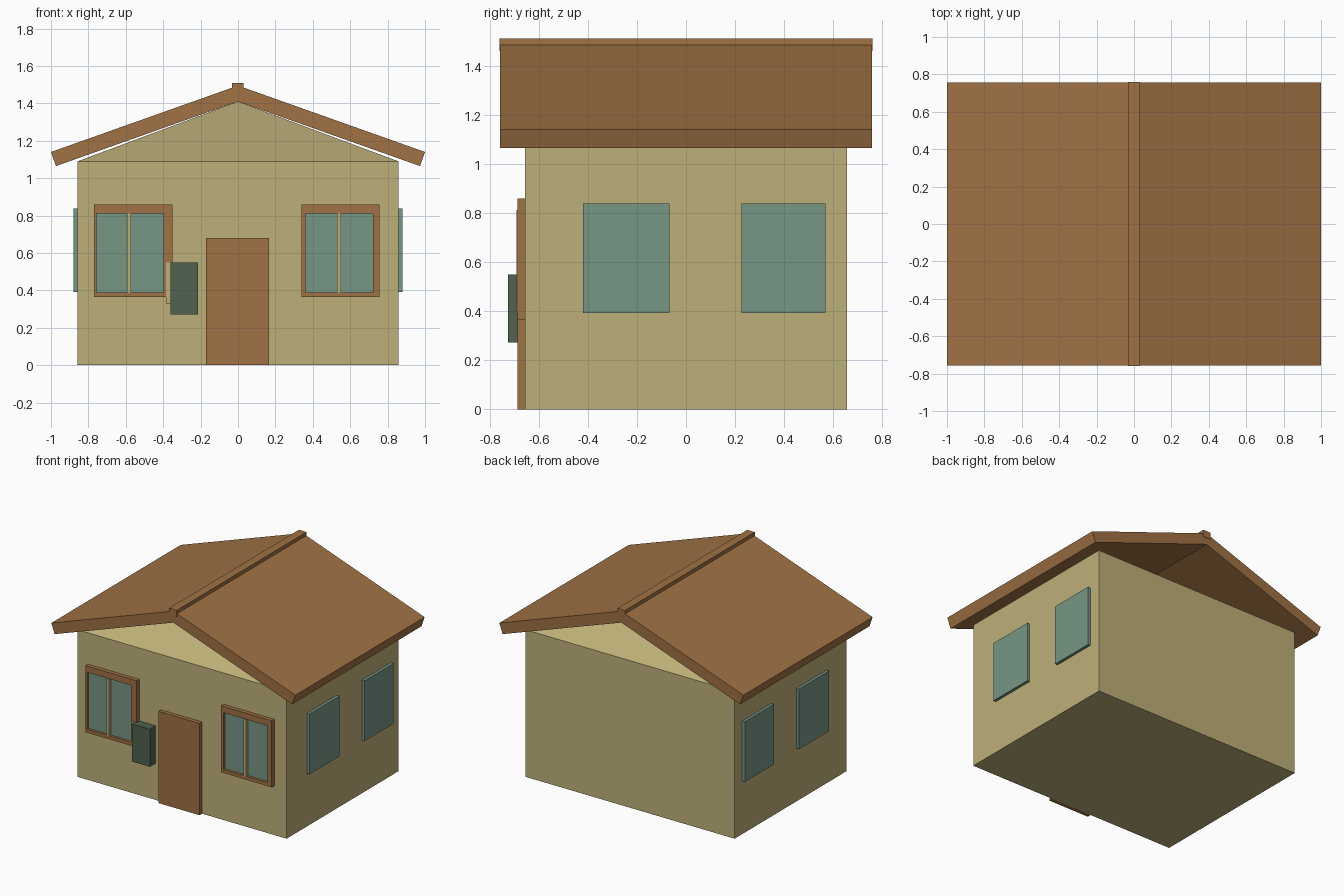
import bpy, bmesh, math
from mathutils import Matrix

if "Cube" in bpy.data.objects:
    bpy.data.objects.remove(bpy.data.objects["Cube"])


def material(name, rgb):
    m = bpy.data.materials.new(name)
    m.diffuse_color = (*rgb, 1)
    m.use_nodes = True
    m.node_tree.nodes["Principled BSDF"].inputs["Base Color"].default_value = m.diffuse_color
    return m


CREAM = material("cream_wall", (0.515, 0.434, 0.191))
BROWN = material("brown_wood", (0.35, 0.168, 0.057))
TEAL = material("teal_glass", (0.18, 0.305, 0.235))
DARK = material("dark_green", (0.08, 0.122, 0.08))


def finish(name, bm, mat):
    bmesh.ops.recalc_face_normals(bm, faces=bm.faces)
    me = bpy.data.meshes.new(name)
    bm.to_mesh(me)
    bm.free()
    me.materials.append(mat)
    ob = bpy.data.objects.new(name, me)
    bpy.context.collection.objects.link(ob)
    return ob


def box(name, x, y, z, mat):
    """Box from (min, max) ranges."""
    bm = bmesh.new()
    bmesh.ops.create_cube(bm, size=1)
    for v in bm.verts:
        v.co = [sum(r) / 2 + c * (r[1] - r[0]) for c, r in zip(v.co, (x, y, z))]
    return finish(name, bm, mat)


W, D, H = 0.858, 0.656, 1.09

# House body with a four-sided pyramid hidden under the roof
box("walls", (-W, W), (-D, D), (0, H), CREAM)
bm = bmesh.new()
base = [bm.verts.new((sx * W, sy * D, H)) for sx, sy in ((-1, -1), (1, -1), (1, 1), (-1, 1))]
apex = bm.verts.new((0, 0, 1.41))
bm.faces.new(base)
for i in range(4):
    bm.faces.new((base[i], base[(i + 1) % 4], apex))
finish("attic", bm, CREAM)

# Two sloping roof slabs and the ridge cap
slope = math.atan2(0.355, 1.0)
length = math.hypot(0.355, 1.0)
for side, label in ((1, "right"), (-1, "left")):
    slab = box("roof_" + label, (0, length), (-0.757, 0.757), (-0.08, 0), BROWN)
    slab.data.transform(Matrix.Translation((0, 0, 1.495)) @ Matrix.Rotation(slope, 4, 'Y'))
    if side < 0:
        slab.data.transform(Matrix.Scale(-1, 4, (1, 0, 0)))
        slab.data.flip_normals()
box("ridge_cap", (-0.032, 0.03), (-0.76, 0.76), (1.46, 1.51), BROWN)

# Door
box("door", (-0.17, 0.165), (-0.686, -D + 0.01), (0, 0.68), BROWN)


# Front windows: four frame bars, glass and a centre bar
def front_window(label, x0, x1, g0, g1, bar):
    y = (-0.686, -D + 0.01)
    z0, z1, h0, h1 = 0.365, 0.858, 0.39, 0.812
    box(label + "_frame_bottom", (x0, x1), y, (z0, h0), BROWN)
    box(label + "_frame_top", (x0, x1), y, (h1, z1), BROWN)
    box(label + "_frame_left", (x0, g0), y, (h0, h1), BROWN)
    box(label + "_frame_right", (g1, x1), y, (h0, h1), BROWN)
    box(label + "_glass", (g0, g1), (-0.668, -D + 0.01), (h0, h1), TEAL)
    box(label + "_centre_bar", (bar - 0.01, bar + 0.01), (-0.69, -D + 0.01), (h0, h1), CREAM)


front_window("left_window", -0.77, -0.35, -0.757, -0.397, -0.583)
front_window("right_window", 0.34, 0.757, 0.36, 0.722, 0.54)

# Mailbox with its mounting strip
box("mailbox", (-0.36, -0.215), (-0.725, -D + 0.01), (0.272, 0.55), DARK)
box("mailbox_strip", (-0.385, -0.36), (-0.692, -D + 0.01), (0.33, 0.55), CREAM)

# Side windows, mirrored on both side walls
for side, label in ((1, "right"), (-1, "left")):
    for n, (y0, y1) in enumerate(((-0.42, -0.067), (0.225, 0.567)), 1):
        xs = sorted((side * (W - 0.01), side * 0.879))
        box(f"{label}_side_window_{n}", xs, (y0, y1), (0.392, 0.838), TEAL)
